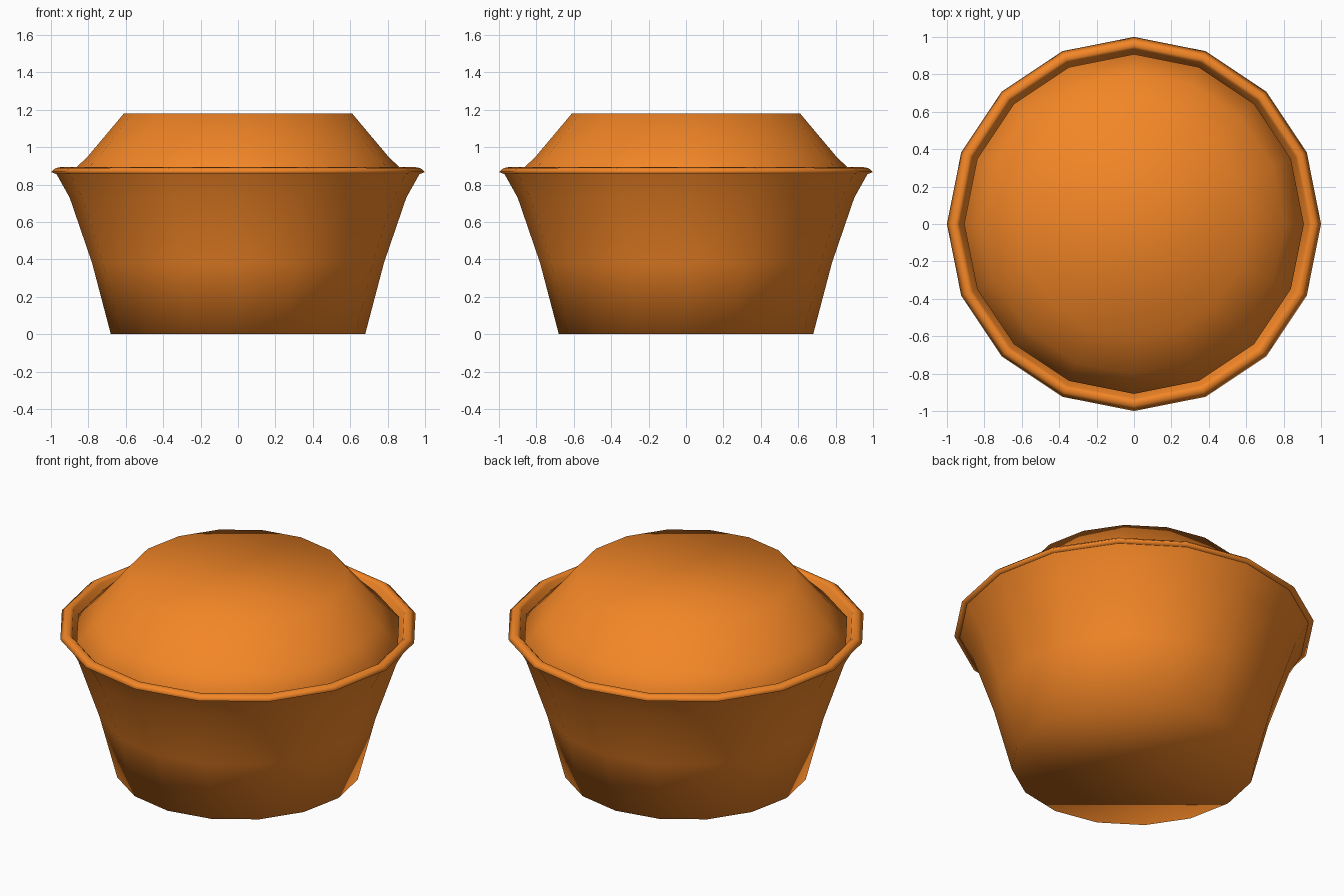
import bpy, bmesh
from math import cos, sin, tau

if "Cube" in bpy.data.objects:
    bpy.data.objects.remove(bpy.data.objects["Cube"])

SIDES = 16


def material(name, color):
    m = bpy.data.materials.new(name)
    m.diffuse_color = color
    m.use_nodes = True
    m.node_tree.nodes["Principled BSDF"].inputs["Base Color"].default_value = m.diffuse_color
    return m


def lathe(name, profile, mat, cap_start=False, cap_end=False):
    """Spin (radius, z) points around z into a 16-sided smooth shell."""
    bm = bmesh.new()
    rings = [[bm.verts.new((r * cos(tau * i / SIDES), r * sin(tau * i / SIDES), z))
              for i in range(SIDES)] for r, z in profile]
    for a, b in zip(rings, rings[1:]):
        for i in range(SIDES):
            j = (i + 1) % SIDES
            bm.faces.new((a[i], a[j], b[j], b[i]))
    if cap_start:
        bm.faces.new(rings[0][::-1])
    if cap_end:
        bm.faces.new(rings[-1])
    for f in bm.faces:
        f.smooth = True
    mesh = bpy.data.meshes.new(name)
    bm.to_mesh(mesh)
    bm.free()
    mesh.materials.append(mat)
    obj = bpy.data.objects.new(name, mesh)
    bpy.context.collection.objects.link(obj)
    return obj


orange = material("orange", (0.9, 0.24, 0.02, 1))

# Flared cup wall with flat base
lathe("cup", [(0.68, 0), (0.78, 0.38), (0.90, 0.73), (0.97, 0.855)],
      orange, cap_start=True)

# Rolled rim turning over into the inner wall
lathe("rim", [(0.97, 0.855), (1.0, 0.867), (0.975, 0.888), (0.95, 0.893),
              (0.935, 0.88), (0.89, 0.74)], orange)

# Flat-topped domed filling
lathe("filling", [(0.89, 0.75), (0.908, 0.85), (0.805, 0.948), (0.61, 1.18)],
      orange, cap_start=True, cap_end=True)
